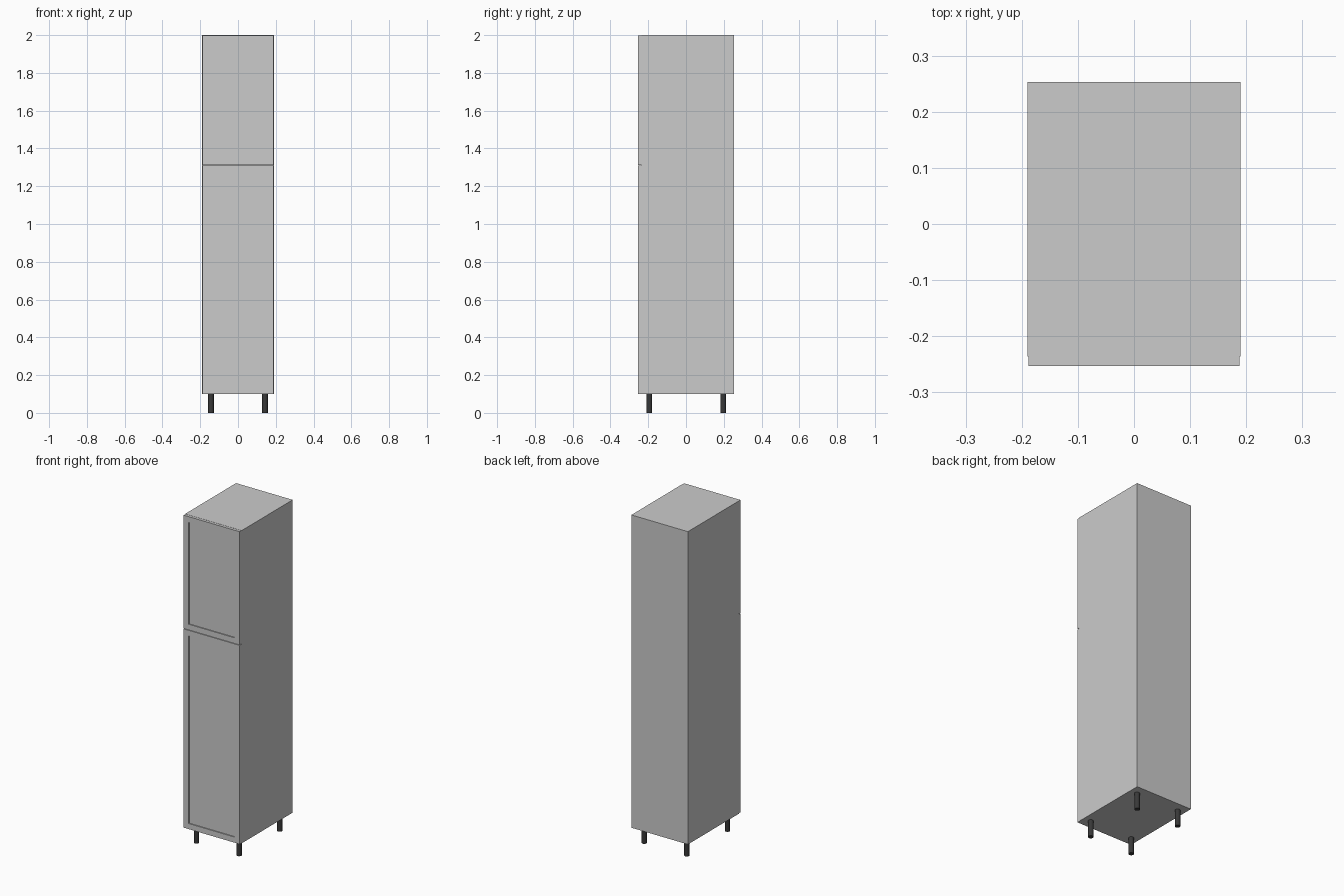
import bpy, bmesh
from mathutils import Vector

if "Cube" in bpy.data.objects:
    bpy.data.objects.remove(bpy.data.objects["Cube"])

W, BACK, CARCASS, FRONT = 0.19, 0.253, -0.236, -0.253
Z0, Z1, T = 0.10, 2.0, 0.016


def finish(name, bm):
    mesh = bpy.data.meshes.new(name)
    bm.to_mesh(mesh)
    bm.free()
    ob = bpy.data.objects.new(name, mesh)
    bpy.context.collection.objects.link(ob)
    return ob


def box_bm(lo, hi):
    lo, hi = Vector(lo), Vector(hi)
    bm = bmesh.new()
    bmesh.ops.create_cube(bm, size=1)
    for v in bm.verts:
        v.co = (lo + hi) / 2 + v.co * (hi - lo)
    bm.normal_update()
    return bm


def box(name, lo, hi):
    return finish(name, box_bm(lo, hi))


def shaker_door(name, z0, z1, rail=0.048, depth=0.006):
    bm = box_bm((-W + 0.002, FRONT, z0), (W - 0.002, CARCASS, z1))
    front = min(bm.faces, key=lambda f: f.normal.y)
    # frame border, then a recessed panel with straight walls
    bmesh.ops.inset_region(bm, faces=[front], thickness=rail)
    panel = bmesh.ops.extrude_discrete_faces(bm, faces=[front])["faces"][0]
    for v in panel.verts:
        v.co.y += depth
    return finish(name, bm)


# carcass panels
for side, s in (("left", -1), ("right", 1)):
    a, b = sorted((s * W, s * (W - T)))
    box(side + "_side", (a, CARCASS, Z0), (b, BACK, Z1))
inner = W - T
box("top_panel", (-inner, CARCASS, Z1 - T), (inner, BACK, Z1))
box("bottom_panel", (-inner, CARCASS, Z0), (inner, BACK, Z0 + T))
box("back_panel", (-inner, BACK - T, Z0 + T), (inner, BACK, Z1 - T))
box("middle_shelf", (-inner, CARCASS, 1.31 - T / 2), (inner, BACK - T, 1.31 + T / 2))

# two doors with a thin gap between them
shaker_door("lower_door", Z0 + 0.001, 1.3085)
shaker_door("upper_door", 1.3115, Z1 - 0.001)

# round dark legs
dark = bpy.data.materials.new("dark_plastic")
dark.diffuse_color = (0.04, 0.04, 0.04, 1)
dark.use_nodes = True
dark.node_tree.nodes["Principled BSDF"].inputs["Base Color"].default_value = dark.diffuse_color
for end, y in (("front", -0.194), ("back", 0.197)):
    for side, x in (("left", -0.143), ("right", 0.143)):
        bpy.ops.mesh.primitive_cylinder_add(vertices=24, radius=0.015, depth=Z0,
                                            location=(x, y, Z0 / 2))
        leg = bpy.context.object
        leg.name = f"{end}_{side}_leg"
        leg.data.materials.append(dark)
        bpy.ops.object.shade_smooth_by_angle()
